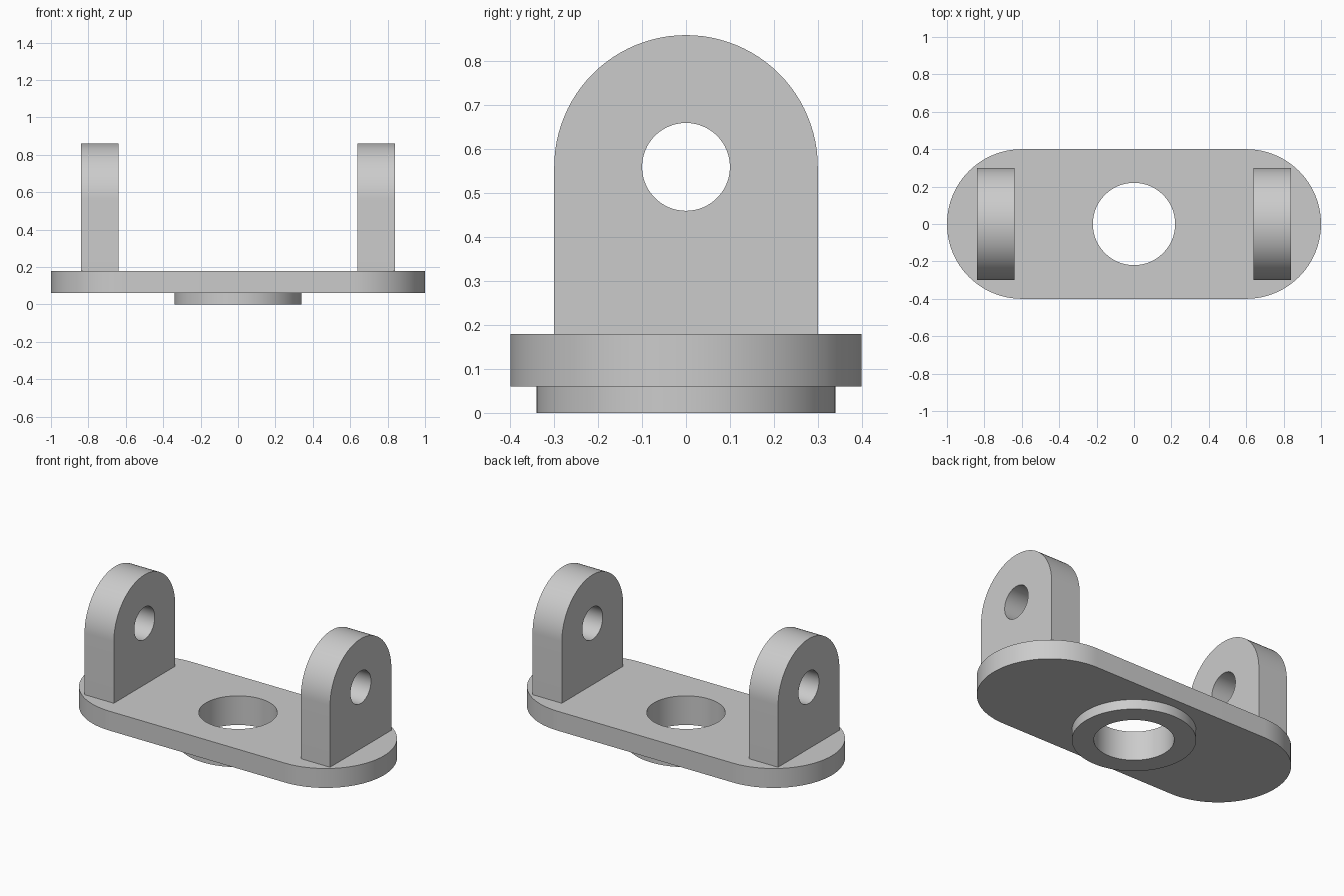
import bpy, bmesh
from math import pi, sin, cos, radians
from mathutils import Matrix, Vector

cube = bpy.data.objects.get("Cube")
if cube:
    bpy.data.objects.remove(cube, do_unlink=True)

grey = bpy.data.materials.new("plain grey")
grey.use_nodes = True
colour = (0.6, 0.6, 0.6, 1)
grey.diffuse_color = colour
grey.node_tree.nodes["Principled BSDF"].inputs["Base Color"].default_value = colour


def arc(cx, cy, r, start, end, steps):
    """Points along an arc, both ends included."""
    return [(cx + r * cos(start + (end - start) * i / steps),
             cy + r * sin(start + (end - start) * i / steps))
            for i in range(steps + 1)]


def circle(cx, cy, r, steps=96):
    return arc(cx, cy, r, 0, 2 * pi, steps)[:-1]


def holed_solid(name, outline, hole, depth, matrix):
    """Extrude an outline with one hole by depth, then place it with matrix."""
    bm = bmesh.new()
    edges = []
    for loop in (outline, hole):
        verts = [bm.verts.new((x, y, 0)) for x, y in loop]
        edges += [bm.edges.new((verts[i - 1], v)) for i, v in enumerate(verts)]
    bmesh.ops.triangle_fill(bm, edges=edges, use_beauty=True, normal=(0, 0, 1))
    top = bmesh.ops.extrude_face_region(bm, geom=bm.faces[:], use_keep_orig=True)
    bmesh.ops.translate(bm, vec=Vector((0, 0, depth)),
                        verts=[g for g in top["geom"] if isinstance(g, bmesh.types.BMVert)])
    bmesh.ops.transform(bm, matrix=matrix, verts=bm.verts[:])
    bmesh.ops.recalc_face_normals(bm, faces=bm.faces[:])
    mesh = bpy.data.meshes.new(name)
    bm.to_mesh(mesh)
    bm.free()
    mesh.materials.append(grey)
    obj = bpy.data.objects.new(name, mesh)
    bpy.context.collection.objects.link(obj)
    bpy.ops.object.select_all(action="DESELECT")
    obj.select_set(True)
    bpy.context.view_layer.objects.active = obj
    bpy.ops.object.shade_smooth_by_angle(angle=radians(30))
    return obj


boss_height, plate_top = 0.06, 0.18
bore = circle(0, 0, 0.22)

# Round collar under the plate
holed_solid("collar", circle(0, 0, 0.34), bore, boss_height, Matrix.Identity(4))

# Base plate with rounded ends
plate_outline = arc(0.6, 0, 0.4, -pi / 2, pi / 2, 48) + arc(-0.6, 0, 0.4, pi / 2, 3 * pi / 2, 48)
holed_solid("base_plate", plate_outline, bore, plate_top - boss_height,
            Matrix.Translation((0, 0, boss_height)))

# Two upright lugs with pin holes: profile drawn in y and z, extruded along x
lug_outline = [(-0.3, plate_top), (0.3, plate_top)] + arc(0, 0.56, 0.3, 0, pi, 48)
pin_hole = circle(0, 0.56, 0.1, 64)
upright = Matrix(((0, 0, 1, 0), (1, 0, 0, 0), (0, 1, 0, 0), (0, 0, 0, 1)))
for name, x in (("left_lug", 0.64), ("right_lug", -0.84)):
    holed_solid(name, lug_outline, pin_hole, 0.2, Matrix.Translation((x, 0, 0)) @ upright)
